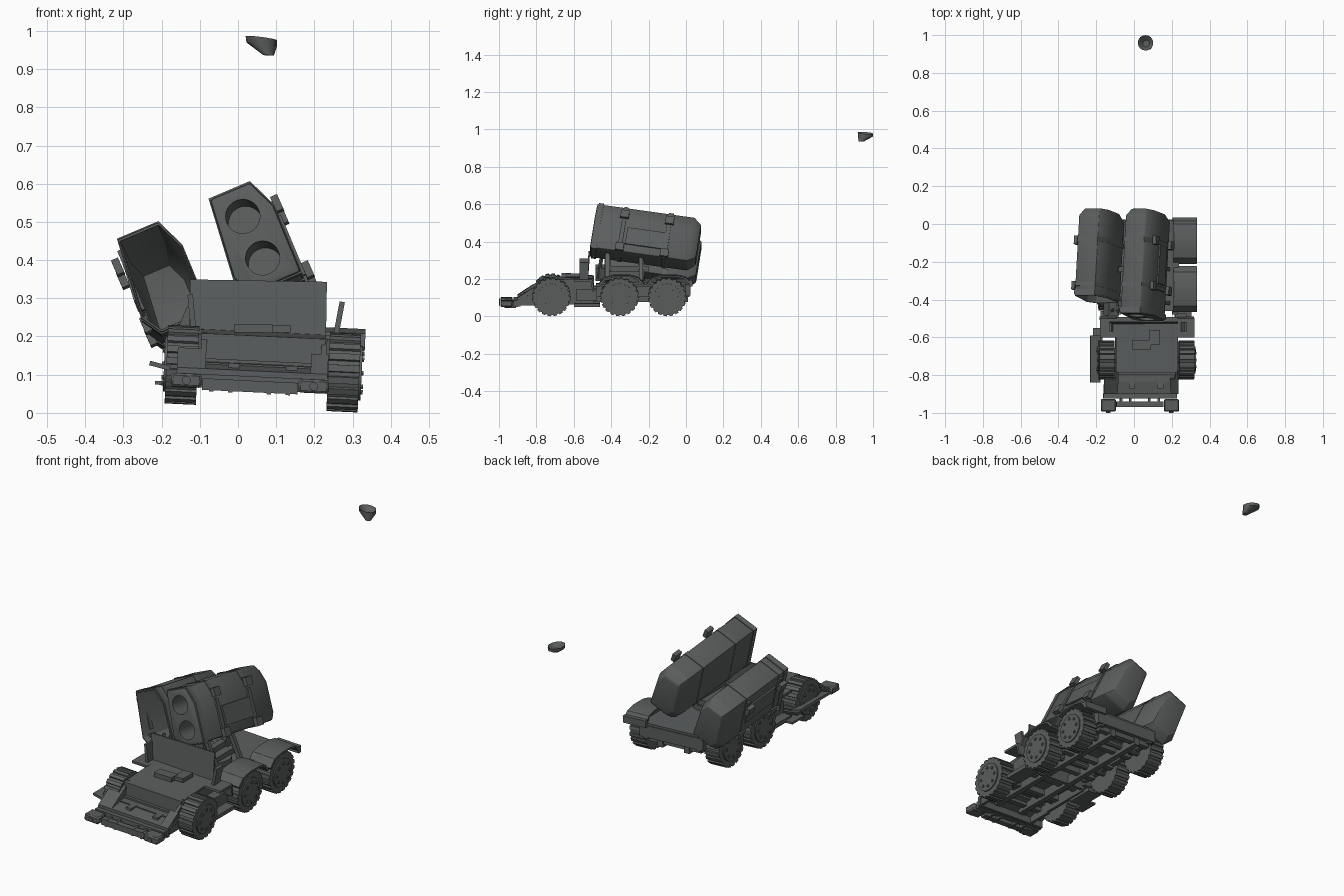
import bpy, bmesh, math
from mathutils import Matrix, Vector

if "Cube" in bpy.data.objects:
    bpy.data.objects.remove(bpy.data.objects["Cube"])

grey = bpy.data.materials.new("charred_grey")
grey.diffuse_color = (0.105, 0.112, 0.112, 1)
grey.use_nodes = True
grey.node_tree.nodes["Principled BSDF"].inputs["Base Color"].default_value = grey.diffuse_color
R = math.radians
I = Matrix.Identity(4)
T = lambda x, y, z: Matrix.Translation((x, y, z))
# the wrecked chassis leans down to its right side
F = T(0.06, 0, 0.006) @ Matrix.Rotation(R(2.7), 4, 'Y')


def finish(name, bm, mat=I):
    bmesh.ops.transform(bm, matrix=mat, verts=bm.verts)
    bmesh.ops.recalc_face_normals(bm, faces=bm.faces)
    me = bpy.data.meshes.new(name)
    bm.to_mesh(me)
    bm.free()
    me.materials.append(grey)
    ob = bpy.data.objects.new(name, me)
    bpy.context.collection.objects.link(ob)
    return ob


def box(name, c, s, frame=F, rx=0, ry=0):
    bm = bmesh.new()
    m = T(*c) @ Matrix.Rotation(R(ry), 4, 'Y') @ Matrix.Rotation(R(rx), 4, 'X') @ Matrix.Diagonal((*s, 1))
    bmesh.ops.create_cube(bm, size=1, matrix=m)
    return finish(name, bm, frame)


def add_cyl(bm, c, r, d, axis='X', n=20):
    rot = Matrix.Rotation(R(90), 4, {'X': 'Y', 'Y': 'X', 'Z': 'Z'}[axis])
    bmesh.ops.create_cone(bm, cap_ends=True, segments=n, radius1=r, radius2=r, depth=d, matrix=T(*c) @ rot)


def cyl(name, c, r, d, axis='X', frame=F, n=20):
    bm = bmesh.new()
    add_cyl(bm, c, r, d, axis, n)
    return finish(name, bm, frame)


def loft(name, rings, frame=I, loop=False):
    bm = bmesh.new()
    vs = [[bm.verts.new(p) for p in r] for r in rings]
    n = len(vs[0])
    for a, b in zip(vs, vs[1:] + (vs[:1] if loop else [])):
        for i in range(n):
            bm.faces.new((a[i], a[(i + 1) % n], b[(i + 1) % n], b[i]))
    if not loop:
        bm.faces.new(vs[0])
        bm.faces.new(vs[-1])
    return finish(name, bm, frame)


def extrude(name, profile, x0, x1, frame=F):
    return loft(name, [[(x, y, z) for y, z in profile] for x in (x0, x1)], frame)


def beam(name, a, b, w, frame=F):
    a, b = Vector(a), Vector(b)
    m = T(*((a + b) / 2)) @ (b - a).to_track_quat('Z', 'Y').to_matrix().to_4x4()
    bm = bmesh.new()
    bmesh.ops.create_cube(bm, size=1, matrix=m @ Matrix.Diagonal((w, w, (b - a).length, 1)))
    return finish(name, bm, frame)


# wheels with lugged treads, hub discs and bolts
def wheel(name, side, y):
    bm = bmesh.new()
    lugs = 20
    prof = []
    for i in range(lugs):
        for f, r in ((0, .096), (.35, .096), (.4, .103), (.95, .103)):
            a = 2 * math.pi * (i + f) / lugs
            prof.append((math.cos(a) * r, math.sin(a) * r))
    rows = [[bm.verts.new((x, p, q)) for p, q in prof] for x in (-.041, .041)]
    n = len(prof)
    for i in range(n):
        j = (i + 1) % n
        bm.faces.new((rows[0][i], rows[0][j], rows[1][j], rows[1][i]))
    for r in rows:
        bm.faces.new(r)
    add_cyl(bm, (side * .042, 0, 0), .072, .01, n=24)
    for i in range(8):
        a = i * math.pi / 4
        add_cyl(bm, (side * .048, .05 * math.cos(a), .05 * math.sin(a)), .007, .008, n=6)
    return finish(name, bm, F @ T(side * .212, y, .11))


for y, nm in ((-.72, "front"), (-.355, "middle"), (-.10, "rear")):
    wheel(nm + "_wheel_left", -1, y)
    wheel(nm + "_wheel_right", 1, y)
    cyl(nm + "_axle", (0, y, .11), .018, .36, n=10)

# ladder frame
for s in (-1, 1):
    box("frame_rail", (s * .075, -.43, .098), (.03, .88, .045))
    box("outer_rail", (s * .15, -.23, .135), (.025, .5, .06))
for i in range(7):
    box("cross_member", (0, -.82 + i * .135, .105), (.31, .028, .03))
box("rear_beam", (0, .01, .145), (.36, .03, .06))
box("rear_deck", (0, -.22, .178), (.34, .48, .016))

# surviving fenders on the right side
for y in (-.345, -.09):
    top = [(-.122, .178), (-.09, .214), (-.04, .226), (.04, .226), (.09, .214), (.122, .178)]
    arch = top + [(p * .93, q - .008) for p, q in reversed(top)]
    extrude("rear_fender", [(y + p, q) for p, q in arch], .14, .264)
box("fender_end_plate", (.2, .025, .185), (.128, .02, .035))

# hood with recessed front, nose ramp and sloped cheeks
extrude("hood", [(-.785, .11), (-.785, .195), (-.5, .207), (-.5, .195), (-.775, .183), (-.775, .11)], -.165, .16)
extrude("nose", [(-.9, .055), (-.9, .103), (-.78, .125), (-.78, .113), (-.885, .09), (-.885, .055)], -.225, .17)
cheek = [(-.9, .06), (-.9, .103), (-.82, .155), (-.76, .196), (-.76, .06)]
for x0, x1 in ((-.225, -.165), (.125, .17)):
    extrude("hood_cheek", cheek[1:3] + [(-.815, .145), (-.88, .1)], x0, x1)
for s in (-1, 1):
    extrude("hood_cheek_wall", cheek, s * .15, s * .165)
    box("hood_side", (s * .157, -.63, .132), (.014, .27, .13))
    extrude("front_fender_rear", [(-.6, .205), (-.5, .205), (-.49, .14), (-.5, .14), (-.51, .193), (-.6, .193)],
            s * .16, s * .25)
    box("side_step", (s * .2, -.53, .065), (.08, .14, .02))
    box("fuel_tank", (s * .18, -.53, .12), (.06, .11, .06))
    box("door_remnant", (s * .193, -.545, .25), (.014, .05, .09), ry=s * 8)
box("firewall", (0, -.5, .14), (.32, .014, .13))
box("floor_pan", (0, -.65, .125), (.3, .3, .01))
box("torn_side_panel", (-.27, -.715, .105), (.055, .25, .012), ry=12)
box("torn_sill", (-.255, -.6, .06), (.05, .1, .01))

# upright windshield plate and hood boxes
box("windshield_plate", (-.02, -.522, .267), (.358, .008, .145), rx=-4, ry=-1.7)
box("hood_box", (.04, -.6, .216), (.055, .08, .02), ry=-3)
box("hood_lump", (-.03, -.64, .214), (.1, .05, .022), ry=-2)

# bumper and lamps
B = F @ T(-.032, 0, -.014)
box("bumper_beam", (0, -.91, .085), (.39, .025, .035), B)
box("bumper_bar", (0, -.955, .076), (.25, .03, .03), B)
for s in (-1, 1):
    lamp = box("lamp_block", (s * .167, -.96, .084), (.08, .066, .036), B)
    bv = lamp.modifiers.new("bevel", 'BEVEL')
    bv.width = .006
    cyl("lamp", (s * .167, -.9965, .084), .012, .006, 'Y', B, 10)
    for x in (.05, .1):
        box("bumper_bracket", (s * x, -.94, .075), (.012, .06, .035), B)

# launcher mount
cyl("turntable", (0, -.32, .197), .1, .03, 'Z', n=24)
box("mount_base", (0, -.33, .222), (.15, .2, .03))
for y in (-.42, -.24):
    beam("mount_arm_right", (.04, y, .2), (.012, y, .34), .03)
    beam("mount_brace_right", (.112, y, .19), (.037, y, .34), .02)
    beam("mount_arm_left", (-.02, y, .22), (-.16, y, .26), .028)
beam("mount_tie", (.022, -.43, .25), (.022, -.2, .25), .03)
box("mount_bracket_left", (-.19, -.45, .22), (.06, .07, .07), ry=20)
for x in (-.205, -.17):
    beam("bent_strut", (x, -.47, .19), (x + .03, -.45, .31), .014)

# launcher pods: leaning six-sided canisters with tapered back ends
HEX = [(-.12, .1), (-.015, .145), (.047, .085), (.12, -.09), (-.005, -.145), (-.055, -.11)]


def ring(y, k):
    return [(x * k, y, z * k) for x, z in HEX]


def pod(side, origin, length, open_front):
    M = T(*origin) @ Matrix.Rotation(R(-3.2), 4, 'Z') @ Matrix.Rotation(R(-8), 4, 'X')
    nm = "right" if side > 0 else "left"
    rings = [ring(length, .76), ring(length - .042, 1), ring(0, 1)]
    if open_front:
        rings += [ring(0, .95), ring(length - .12, .9), ring(length - .03, .65)]
    body = loft("launcher_pod_" + nm, rings, M)
    bv = body.modifiers.new("bevel", 'BEVEL')
    bv.width, bv.segments, bv.limit_method = (.004 if open_front else .009), 2, 'ANGLE'
    bpy.context.view_layer.objects.active = body
    bpy.ops.object.modifier_apply(modifier="bevel")
    if not open_front:  # two missile tubes sunk into the front face
        for x, z in ((-.033, .055), (.02, -.055)):
            cut = cyl("tube_cutter", (x, .03, z), .045, .2, 'Y', M, 28)
            cut.hide_render = True
            bo = body.modifiers.new("tube", 'BOOLEAN')
            bo.object, bo.operation = cut, 'DIFFERENCE'
            bpy.ops.object.modifier_apply(modifier="tube")
            bpy.data.objects.remove(cut)
    # collar and straps
    for y0, y1, k in ((.008, .035, 1.03), (length - .42, length - .4, 1.02), (length - .18, length - .155, 1.025)):
        loft("pod_strap_" + nm, [ring(y0, .985), ring(y0, k), ring(y1, k), ring(y1, .985)], M, True)
    # clips and access panel on the outer face
    spots = ((.048, .11), (.13, -.065)) if side > 0 else ((.048, .118), (.123, -.035))
    for y in (length - .41, length - .168):
        for x, z in spots:
            box("pod_clip_" + nm, (side * x, y, side * z), (.02, .045, .042), M, ry=-24)
        box("clip_strap_" + nm, (side * .088, y, side * .0), (.008, .022, .17), M, ry=-23)
    px = .086 if side > 0 else .09
    box("pod_panel_" + nm, (side * px, length - .28, -.003), (.012, .21, .095), M, ry=-23 if side > 0 else -17)


pod(1, (.045, -.495, .46), .568, False)
pod(-1, (-.195, -.4, .355), .473, True)


# flung nose fragment
def circle(cx, cy, r, z, tilt):
    pts = []
    for i in range(16):
        a = i * math.pi / 8
        x, y = r * math.cos(a), r * math.sin(a)
        pts.append((cx + x, cy + y, z - tilt * (x + y * .6)))
    return pts


loft("flung_fragment", [circle(.065, .955, .018, .957, .1), circle(.061, .959, .041, .981, .13),
                        circle(.062, .959, .04, .965, .12), circle(.08, .937, .014, .936, .05)])

# smooth curved surfaces, keep the hard edges
bpy.ops.object.select_all(action='SELECT')
bpy.context.view_layer.objects.active = bpy.data.objects["hood"]
bpy.ops.object.shade_smooth_by_angle(angle=R(30))
